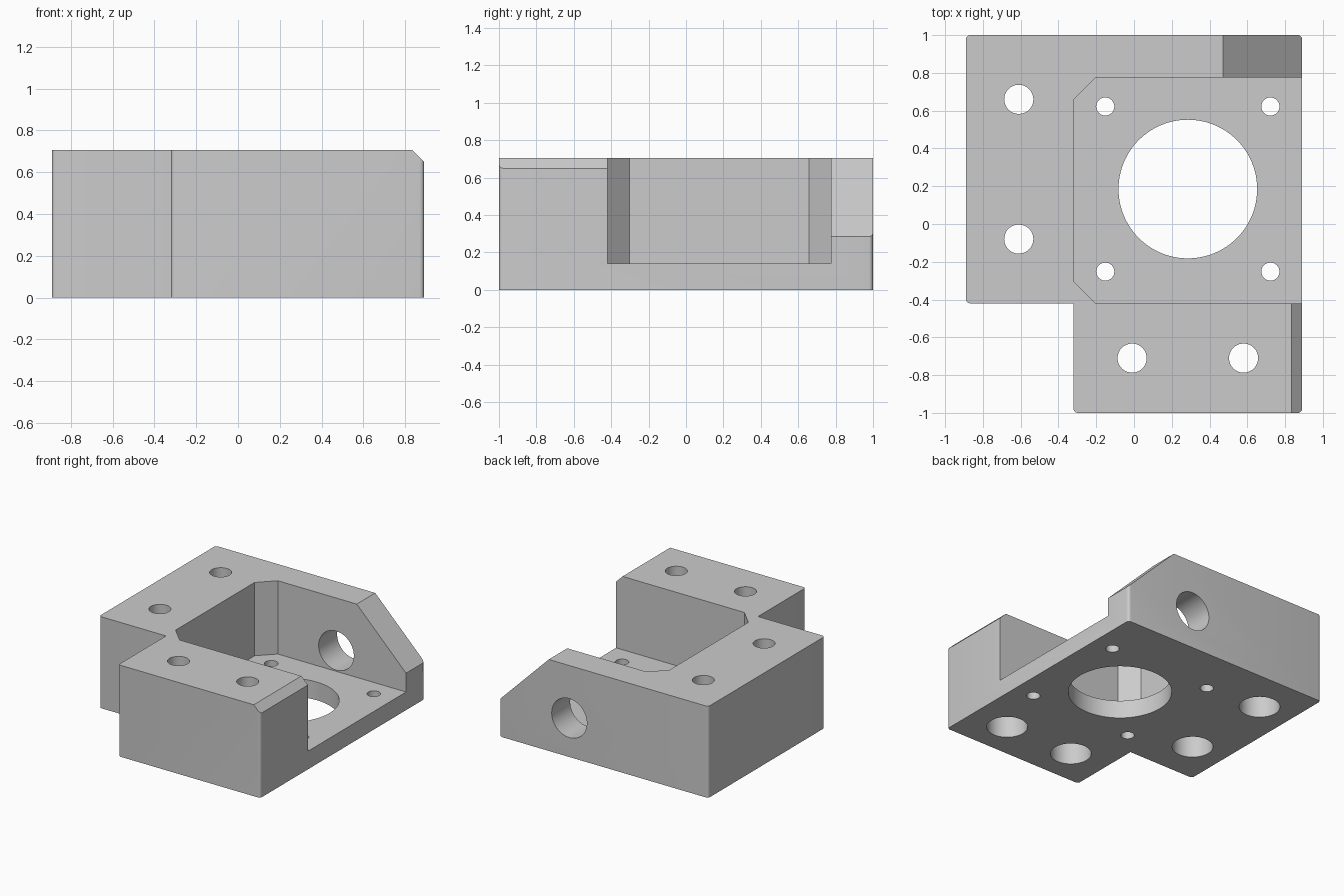
import bpy, bmesh, math
from mathutils import Matrix

cube = bpy.data.objects.get("Cube")
if cube:
    bpy.data.objects.remove(cube, do_unlink=True)

H, FLOOR = 0.705, 0.14          # block height, motor plate thickness
X, Y = 0.89, 1.0                # half extents
STEP_X, STEP_Y = -0.32, -0.42   # inner corner of the front left notch
BACK = 0.775                    # inner face of the back wall
CX, CY = 0.285, 0.185           # motor axis

grey = bpy.data.materials.new("plain grey")
grey.use_nodes = True
grey.diffuse_color = (0.6, 0.6, 0.6, 1)
grey.node_tree.nodes["Principled BSDF"].inputs["Base Color"].default_value = (0.6, 0.6, 0.6, 1)


def make_object(name, bm):
    bmesh.ops.recalc_face_normals(bm, faces=bm.faces)
    mesh = bpy.data.meshes.new(name)
    bm.to_mesh(mesh)
    bm.free()
    mesh.materials.append(grey)
    ob = bpy.data.objects.new(name, mesh)
    bpy.context.collection.objects.link(ob)
    return ob


def prism(name, points, low, high, along_y=False):
    """Extrude a profile along z, or an x-z profile along y."""
    bm = bmesh.new()
    place = (lambda a, b, d: (a, d, b)) if along_y else (lambda a, b, d: (a, b, d))
    face = bm.faces.new([bm.verts.new(place(a, b, low)) for a, b in points])
    top = bmesh.ops.extrude_face_region(bm, geom=[face])["geom"]
    move = place(0, 0, high - low)
    bmesh.ops.translate(bm, vec=move, verts=[v for v in top if isinstance(v, bmesh.types.BMVert)])
    return make_object(name, bm)


def cylinder(name, centre, radius, depth, along_y=False, sides=64):
    bm = bmesh.new()
    turn = Matrix.Rotation(math.pi / 2, 4, "X") if along_y else Matrix()
    bmesh.ops.create_cone(bm, cap_ends=True, segments=sides, radius1=radius, radius2=radius,
                          depth=depth, matrix=Matrix.Translation(centre) @ turn)
    return make_object(name, bm)


def cut(target, cutter):
    cutter.hide_render = True
    mod = target.modifiers.new("cut", "BOOLEAN")
    mod.operation, mod.solver, mod.object = "DIFFERENCE", "EXACT", cutter
    bpy.context.view_layer.objects.active = target
    bpy.ops.object.modifier_apply(modifier=mod.name)
    bpy.data.objects.remove(cutter, do_unlink=True)


# L-shaped block with slightly rounded outer upright edges
outline = [(-X, STEP_Y), (STEP_X, STEP_Y), (STEP_X, -Y), (X, -Y), (X, Y), (-X, Y)]
body = prism("motor_mount", outline, 0, H)
bm = bmesh.new()
bm.from_mesh(body.data)
upright = [e for e in bm.edges
           if abs(e.verts[0].co.z - e.verts[1].co.z) > 0.1
           and (e.verts[0].co.xy - e.verts[1].co.xy).length < 0.001
           and not (abs(e.verts[0].co.x - STEP_X) < 0.01 and abs(e.verts[0].co.y - STEP_Y) < 0.01)]
bmesh.ops.bevel(bm, geom=upright, offset=0.022, segments=5, profile=0.5, affect="EDGES")
bm.to_mesh(body.data)
bm.free()

# Motor pocket, open to the left side, with two chamfered corners
c = 0.117
cut(body, prism("pocket_cutter", [(STEP_X, STEP_Y + c), (STEP_X + c, STEP_Y), (1.2, STEP_Y),
                                  (1.2, BACK), (STEP_X + c, BACK), (STEP_X, BACK - c)], FLOOR, 1))

# Sloped ends of the back wall and the front block
for name, size, low, high in (("back_slope", 0.42, 0.5, 1.2), ("front_chamfer", 0.055, -1.2, -0.2)):
    m = 0.3
    cut(body, prism(name, [(X - size - m, H + m), (X + m, H - size - m), (X + m, H + m)],
                    low, high, along_y=True))

# Motor bore and its four screw holes
cut(body, cylinder("bore_cutter", (CX, CY, 0), 0.367, 1, sides=96))
for sx in (-1, 1):
    for sy in (-1, 1):
        cut(body, cylinder("screw_cutter", (CX + sx * 0.437, CY + sy * 0.437, 0), 0.048, 1, sides=32))

# Mounting holes, counterbored from below
for x, y in ((-0.61, 0.66), (-0.61, -0.08), (-0.01, -0.71), (0.58, -0.71)):
    cut(body, cylinder("mounting_cutter", (x, y, 0.5), 0.077, 2, sides=48))
    cut(body, cylinder("counterbore_cutter", (x, y, 0), 0.145, 1.0))

# Cross hole through the back wall
cut(body, cylinder("cross_hole_cutter", (0.295, 0.95, 0.30), 0.15, 0.6, along_y=True))

# Smooth the round walls, keep the edges sharp
bpy.ops.object.select_all(action="DESELECT")
body.select_set(True)
bpy.context.view_layer.objects.active = body
bpy.ops.object.shade_smooth_by_angle(angle=math.radians(30))
